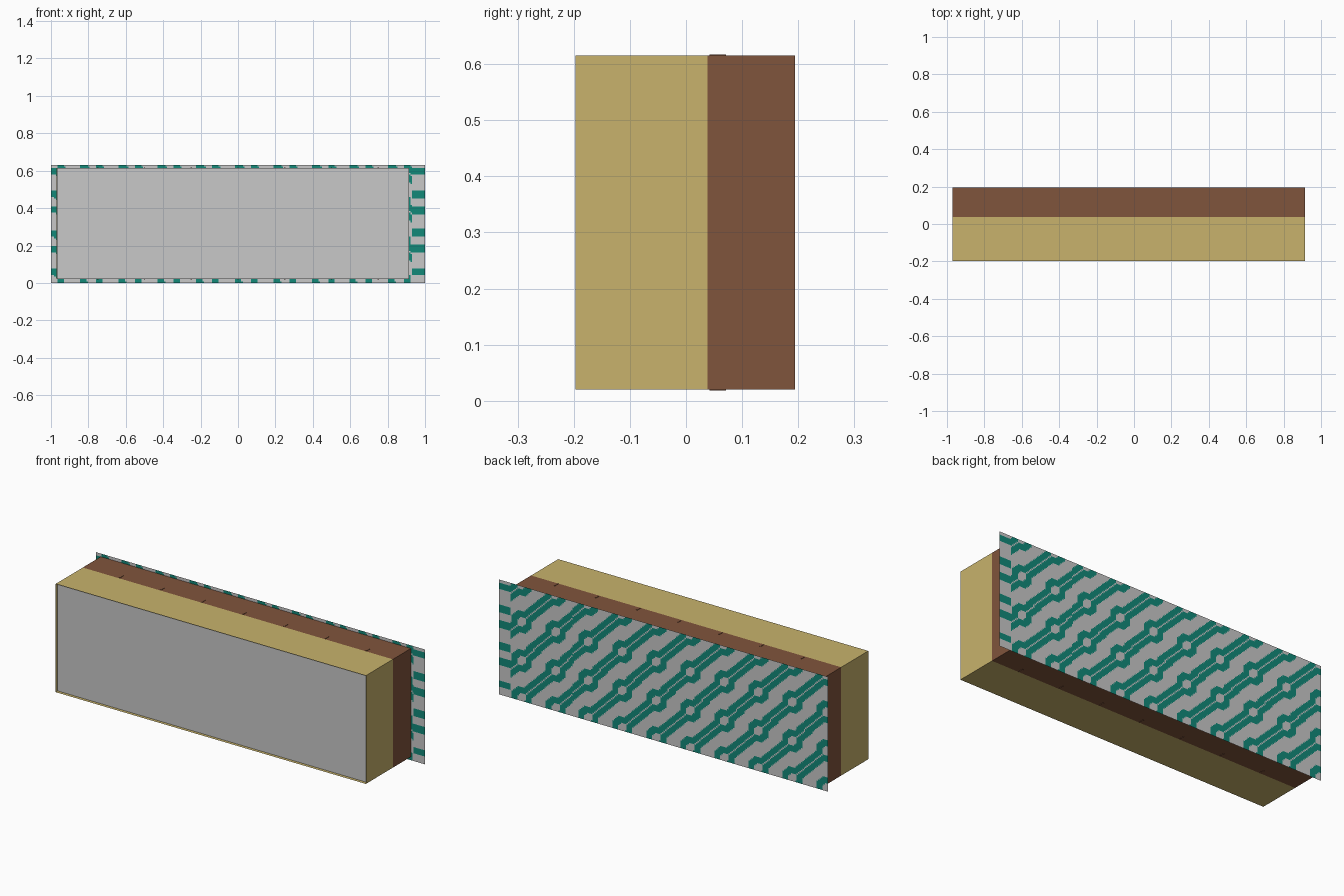
import bpy, bmesh, math
from mathutils import Vector

if "Cube" in bpy.data.objects:
    bpy.data.objects.remove(bpy.data.objects["Cube"])


def material(name, rgb):
    m = bpy.data.materials.new(name)
    m.diffuse_color = (*rgb, 1)
    m.use_nodes = True
    m.node_tree.nodes["Principled BSDF"].inputs["Base Color"].default_value = m.diffuse_color
    return m


tan = material("tan", (0.58, 0.45, 0.15))
brown = material("brown", (0.216, 0.089, 0.045))
grey = material("light grey", (0.58, 0.58, 0.58))
teal = material("teal", (0.006, 0.25, 0.19))


def finish(name, bm, mats):
    me = bpy.data.meshes.new(name)
    bm.to_mesh(me)
    bm.free()
    for m in mats:
        me.materials.append(m)
    ob = bpy.data.objects.new(name, me)
    bpy.context.collection.objects.link(ob)
    return ob


def add_box(bm, lo, hi):
    vs = bmesh.ops.create_cube(bm, size=1)["verts"]
    for v in vs:
        v.co = Vector([lo[i] + (v.co[i] + 0.5) * (hi[i] - lo[i]) for i in range(3)])


X0, X1, Z0, Z1 = -0.97, 0.915, 0.02, 0.615

# Front half of the block: an open-fronted shell
bm = bmesh.new()
add_box(bm, (X0, -0.197, Z0), (X1, 0.038, Z1))
bm.normal_update()
bmesh.ops.delete(bm, geom=[f for f in bm.faces if f.normal.y < -0.5], context='FACES')
finish("front_shell", bm, [tan])

# Slightly recessed front panel
bm = bmesh.new()
add_box(bm, (X0 + 0.001, -0.181, Z0 + 0.001), (X1 - 0.001, -0.176, Z1 - 0.001))
finish("front_panel", bm, [grey])

# Rear half of the block
bm = bmesh.new()
add_box(bm, (X0, 0.038, Z0), (X1, 0.194, Z1))
finish("rear_block", bm, [brown])

# Tiny tabs along the top and bottom next to the seam
bm = bmesh.new()
for i in range(7):
    x = -0.75 + 0.25 * i
    add_box(bm, (x - 0.003, 0.042, Z1 - 0.01), (x + 0.003, 0.071, Z1 + 0.002))
    add_box(bm, (x - 0.003, 0.042, Z0 - 0.002), (x + 0.003, 0.071, Z0 + 0.01))
finish("seam_tabs", bm, [brown])

# Patterned backing sheet: small cells coloured by distance to wavy diagonals
P = 0.206                 # pattern period
NX, NZ = -0.989, 0.0195   # a pattern node
S = 0.014                 # half length of the straight steps
upper = [(-0.042, -S), (-0.042, S), (-S, 0.042), (S, 0.042), (P - 0.042, P - S)]
lower = [(-b, -a) for a, b in upper]
lower = [(-a, -b) for a, b in upper]
SEGS = []
for path in (upper, lower):
    for a, b in zip(path, path[1:]):
        diagonal = abs(a[0] - b[0]) > 0.001 and abs(a[1] - b[1]) > 0.001
        for i in (-1, 0, 1, 2):
            for j in (-1, 0, 1, 2):
                o = Vector((i * P, j * P))
                SEGS.append((Vector(a) + o, Vector(b) + o, 0.0165 if diagonal else 0.02))


def painted(x, z):
    x = min(x, NX + 9.32 * P)
    u = (NX - x) % P       # mirrored: the stripes climb towards -x
    v = (z - NZ) % P
    p = Vector((u, v))
    for a, b, w in SEGS:
        d = b - a
        t = max(0, min(1, (p - a).dot(d) / d.length_squared))
        if (p - a - d * t).length_squared < w * w:
            return True
    return False


# The rule repeats, so evaluate it once per cell of one tile
N = 24
tile = [[painted(NX - (i + 0.5) * P / N, NZ + (j + 0.5) * P / N) for j in range(N)]
        for i in range(N)]
EDGE_Z = (0.061, 0.184)   # stripes of the right-hand margin


def is_teal(x, z):
    if x > 0.935:
        return any(abs((z - c + P / 2) % P - P / 2) < 0.02 for c in EDGE_Z)
    i = int(((NX - x) % P) / P * N) % N
    j = int(((z - NZ) % P) / P * N) % N
    return tile[i][j]


CX, CZ, H = 232, 74, 0.631
bm = bmesh.new()
grid = [[bm.verts.new((1 - 2 * i / CX, 0.196, H * j / CZ)) for j in range(CZ + 1)]
        for i in range(CX + 1)]
for i in range(CX):
    for j in range(CZ):
        f = bm.faces.new((grid[i][j], grid[i + 1][j], grid[i + 1][j + 1], grid[i][j + 1]))
        c = f.calc_center_median()
        f.material_index = 1 if is_teal(c.x, c.z) else 0
finish("patterned_backing", bm, [grey, teal])
